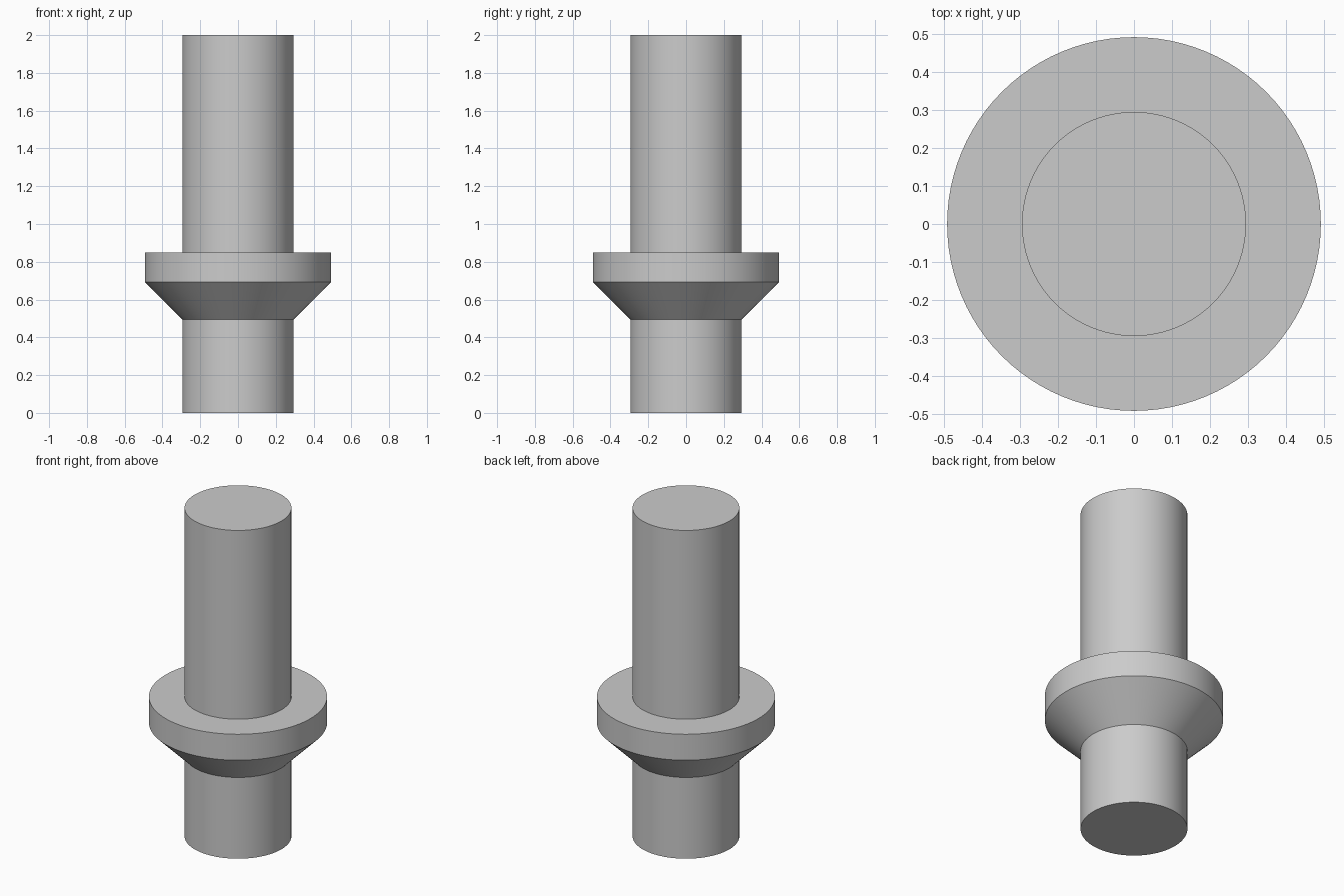
import bpy, bmesh, math

if "Cube" in bpy.data.objects:
    bpy.data.objects.remove(bpy.data.objects["Cube"])

SEGMENTS = 96
SHAFT_R, COLLAR_R = 0.295, 0.492

grey = bpy.data.materials.new("light_grey")
grey.diffuse_color = (0.6, 0.6, 0.6, 1)
grey.use_nodes = True
grey.node_tree.nodes["Principled BSDF"].inputs["Base Color"].default_value = grey.diffuse_color

# Outline of the stepped pin (radius, height), from bottom centre to top centre
profile = [(0, 0), (SHAFT_R, 0), (SHAFT_R, 0.495),   # lower shaft
           (COLLAR_R, 0.692), (COLLAR_R, 0.85),      # flared collar
           (SHAFT_R, 0.85), (SHAFT_R, 2), (0, 2)]    # upper shaft

# Spin the outline into one closed solid
bm = bmesh.new()
verts = [bm.verts.new((r, 0, z)) for r, z in profile]
edges = [bm.edges.new(pair) for pair in zip(verts, verts[1:])]
bmesh.ops.spin(bm, geom=verts + edges, cent=(0, 0, 0), axis=(0, 0, 1),
               angle=2 * math.pi, steps=SEGMENTS, use_merge=True)
bmesh.ops.remove_doubles(bm, verts=bm.verts, dist=1e-5)
bmesh.ops.recalc_face_normals(bm, faces=bm.faces)

mesh = bpy.data.meshes.new("collared_pin")
bm.to_mesh(mesh)
bm.free()
mesh.materials.append(grey)

pin = bpy.data.objects.new("collared_pin", mesh)
bpy.context.collection.objects.link(pin)
bpy.context.view_layer.objects.active = pin
pin.select_set(True)
bpy.ops.object.shade_smooth_by_angle(angle=math.radians(30))
